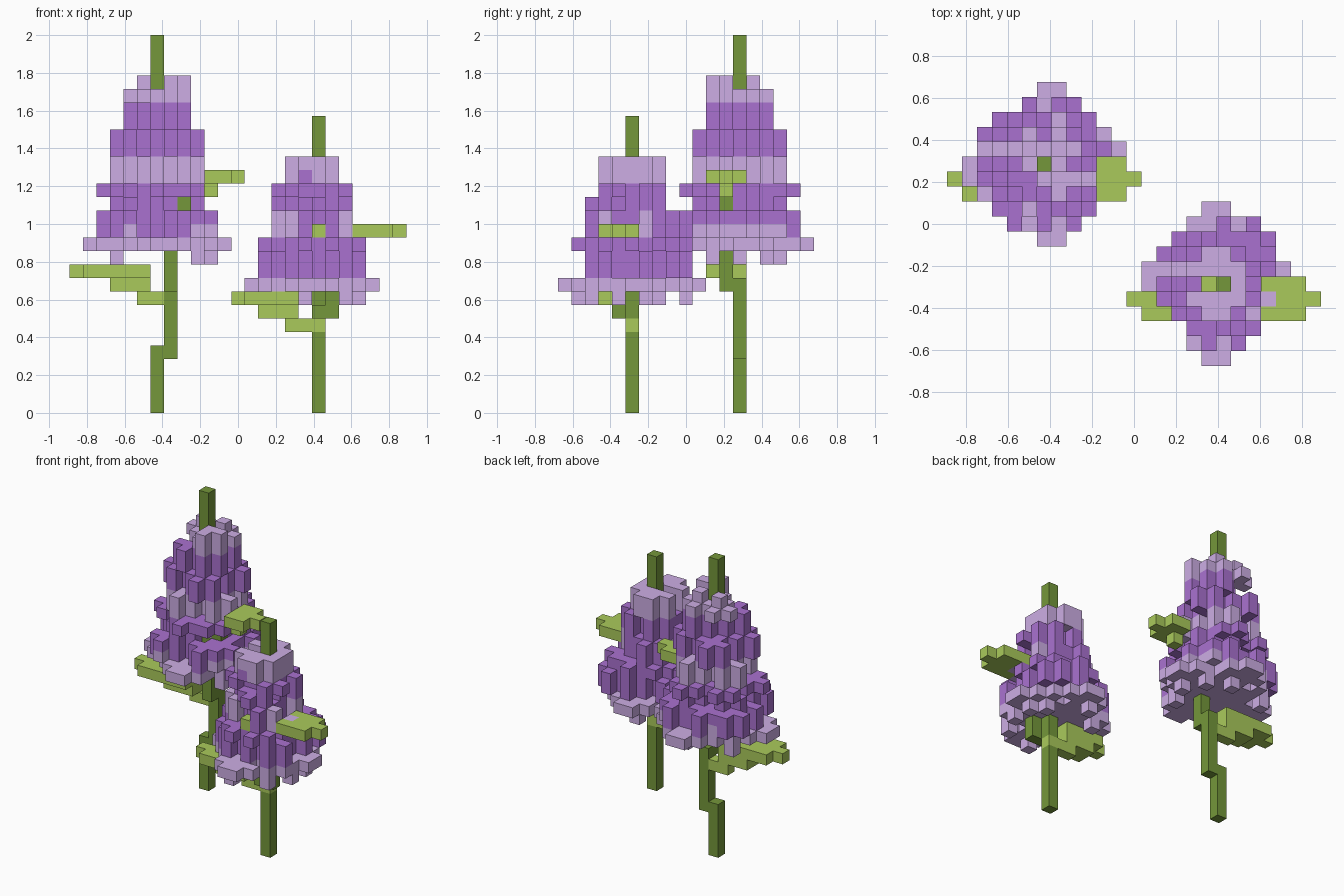
import bpy
import bmesh
from mathutils import Vector

cube = bpy.data.objects.get("Cube")
if cube:
    bpy.data.objects.remove(cube)

UNIT = 1 / 14
ORIGIN = Vector((-12.5, -9.5, 0))


def material(name, r, g, b):
    mat = bpy.data.materials.new(name)
    mat.diffuse_color = (r, g, b, 1)
    mat.use_nodes = True
    mat.node_tree.nodes["Principled BSDF"].inputs["Base Color"].default_value = (r, g, b, 1)
    return mat


LILAC = material("pale lilac", .61, .42, .78)
PURPLE = material("purple", .4, .167, .63)
STEM = material("dark green", .177, .31, .043)
LEAF = material("leaf green", .4, .59, .105)


class Plant:
    """A block plant; cells are counted from the stem axis."""

    def __init__(self, name, column, row):
        self.name, self.column, self.row = name, column, row
        self.cells = {}

    def box(self, part, mat, a, b, k):
        for x in range(a[0], a[1] + 1):
            for y in range(b[0], b[1] + 1):
                for z in range(k[0], k[1] + 1):
                    self.cells[x, y, z] = (part, mat)

    def tier(self, base, height, mat, core, florets):
        # a small diamond round the stem with cross-shaped florets on it
        levels = (base, base + height - 1)
        for a in range(-core, core + 1):
            width = core - abs(a)
            self.box("blossom", mat, (a, a), (-width, width), levels)
        for a, b in florets:
            self.box("blossom", mat, (a - 1, a + 1), (b, b), levels)
            self.box("blossom", mat, (a, a), (b - 1, b + 1), levels)

    def drops(self, mat, k, spots):
        for a, b in spots:
            self.box("blossom", mat, (a, a), (b, b), (k, k))

    def leaf(self, part, start, end, k, middle=-1):
        # three cells wide with a single-cell tip
        way = 1 if end > start else -1
        body = sorted((start, end - way))
        self.box(part, LEAF, body, (middle - 1, middle + 1), (k, k))
        self.box(part, LEAF, (end, end), (middle, middle), (k, k))

    def recolour(self, mat, rule):
        for cell, (part, _) in list(self.cells.items()):
            if part == "blossom" and rule(*cell):
                self.cells[cell] = (part, mat)

    def carve(self, rule):
        self.cells = {c: v for c, v in self.cells.items() if not rule(*c)}

    def build(self):
        offset = ORIGIN + Vector((self.column, self.row, 0))
        axes = [Vector((1, 0, 0)), Vector((0, 1, 0)), Vector((0, 0, 1))]
        for part in sorted({p for p, _ in self.cells.values()}):
            bm = bmesh.new()
            mats = []
            for cell, (owner, mat) in self.cells.items():
                if owner != part:
                    continue
                if mat not in mats:
                    mats.append(mat)
                centre = Vector(cell) + Vector((.5, .5, .5)) + offset
                for n in range(3):
                    for sign in (-1, 1):
                        out = axes[n] * sign
                        if tuple(int(v) for v in Vector(cell) + out) in self.cells:
                            continue
                        u, v = axes[(n + 1) % 3] * sign, axes[(n + 2) % 3]
                        corners = [out - u - v, out + u - v, out + u + v, out - u + v]
                        verts = [bm.verts.new((centre + c / 2) * UNIT) for c in corners]
                        bm.faces.new(verts).material_index = mats.index(mat)
            bmesh.ops.remove_doubles(bm, verts=bm.verts, dist=UNIT / 100)
            mesh = bpy.data.meshes.new(self.name + "_" + part)
            bm.to_mesh(mesh)
            bm.free()
            for mat in mats:
                mesh.materials.append(mat)
            obj = bpy.data.objects.new(mesh.name, mesh)
            bpy.context.collection.objects.link(obj)


DIAGONALS = [(2, 2), (-2, 2), (-2, -2), (2, -2)]

# Tall plant: blossom tiers from the bottom up
tall = Plant("tall_plant", 6, 13)
tall.drops(LILAC, 11, [(-3, 2), (3, -2), (4, 0), (3, 2), (1, 3)])
tall.tier(12, 1, LILAC, 2, DIAGONALS + [
    (0, 4), (1, 4), (0, -4), (1, -4), (4, 1), (4, 0), (-4, 0), (-4, -1)])
tall.tier(13, 2, PURPLE, 2, [
    (-3, 2), (-3, 0), (-1, 3), (2, 3), (3, 1), (3, -2), (2, -3), (-2, -3)])
tall.tier(15, 1, PURPLE, 2, [(-2, 1), (1, 2), (2, 1), (-1, -2), (-2, -1)])
tall.tier(16, 1, PURPLE, 2, [(-3, -1), (-2, 2), (1, 3), (2, 1), (2, -2), (0, -3)])
tall.tier(17, 2, LILAC, 1, [(-2, 1), (1, 2), (2, -1), (-1, -2)])
tall.tier(19, 2, PURPLE, 1, [(2, 1), (-1, 2), (-2, -1), (1, -2)])
tall.tier(21, 2, PURPLE, 1, [(1, 1), (-1, -1), (1, -1)])
tall.tier(23, 1, LILAC, 1, [(1, -1), (-1, 1), (1, 1)])
tall.drops(LILAC, 24, [(1, -1), (1, -2), (2, -1), (1, 1), (-1, 1)])
tall.recolour(LILAC, lambda a, b, k: k == 13 and (a > 2 or a == -2))
# opening beside the twig
tall.carve(lambda a, b, k: k == 15 and ((a == 2 and b < 0) or (a > 1 and b == -1)))
# kinked stem and twig
tall.box("stem", STEM, (0, 0), (0, 0), (0, 4))
tall.box("stem", STEM, (1, 1), (0, 0), (4, 9))
tall.box("stem", STEM, (1, 1), (-1, -1), (9, 14))
tall.box("stem", STEM, (2, 2), (-1, -1), (15, 15))
tall.box("stem", STEM, (0, 0), (0, 0), (15, 27))
# leaves
tall.leaf("right_leaf", -1, -6, 10)
tall.box("right_leaf", LEAF, (-3, -1), (-1, 0), (9, 9))
tall.box("right_leaf", LEAF, (-1, 0), (0, 0), (8, 8))
tall.leaf("left_leaf", 4, 6, 17)
tall.box("left_leaf", LEAF, (4, 4), (-1, -1), (16, 16))
tall.build()

# Short plant: blossom tiers, leaning the other way
short = Plant("short_plant", 18, 5)
short.drops(LILAC, 8, [(-3, 2), (-3, -2), (2, -3), (3, 1), (-1, 4), (-1, -4), (2, 2), (3, -1)])
short.tier(9, 1, LILAC, 2, DIAGONALS + [
    (0, 4), (-1, 4), (0, -4), (-1, -4), (3, 0), (3, 1), (-4, 0), (-4, 1)])
short.tier(10, 2, PURPLE, 2, [
    (-3, 2), (0, 3), (2, 3), (2, 1), (-3, -1), (2, -2), (-2, -2), (0, -2)])
short.tier(12, 1, PURPLE, 2, [(0, 3), (-2, 2), (-1, -3), (1, -3), (-3, 0), (2, 0), (2, 2)])
short.tier(13, 2, PURPLE, 1, [(-2, -1), (-1, 2), (1, -2), (1, 1), (-2, 1)])
short.tier(15, 1, PURPLE, 1, [(-2, 0), (1, 1), (0, -2), (-1, 1)])
short.tier(16, 1, PURPLE, 1, [(-2, -1), (1, 1), (1, -1), (-1, 1)])
short.tier(17, 2, LILAC, 1, [(-1, -1), (0, -1), (0, 1), (-1, 1)])
short.recolour(LILAC, lambda a, b, k: k in (13, 14) and (a < -1 or a > 1) and b < 2)
short.recolour(PURPLE, lambda a, b, k: k == 17 and a == -1 and b == -2)
# hollow beside the stem
short.carve(lambda a, b, k: k > 13 and a == -1 and b == 0)
# stem
short.box("stem", STEM, (0, 0), (0, 0), (0, 21))
short.box("stem", STEM, (1, 1), (-1, -1), (7, 8))
short.box("stem", STEM, (0, 0), (-1, -1), (7, 7))
# leaves
short.leaf("right_leaf", -2, -6, 8)
short.box("right_leaf", LEAF, (-4, -2), (-1, 0), (7, 7))
short.box("right_leaf", LEAF, (-2, 0), (0, 0), (6, 6))
short.leaf("left_leaf", 3, 6, 13)
short.drops(LILAC, 13, [(3, -1)])
short.box("leaf_buds", LEAF, (-1, -1), (0, 0), (13, 13))
short.box("leaf_buds", LEAF, (0, 0), (-3, -3), (13, 13))
short.build()
